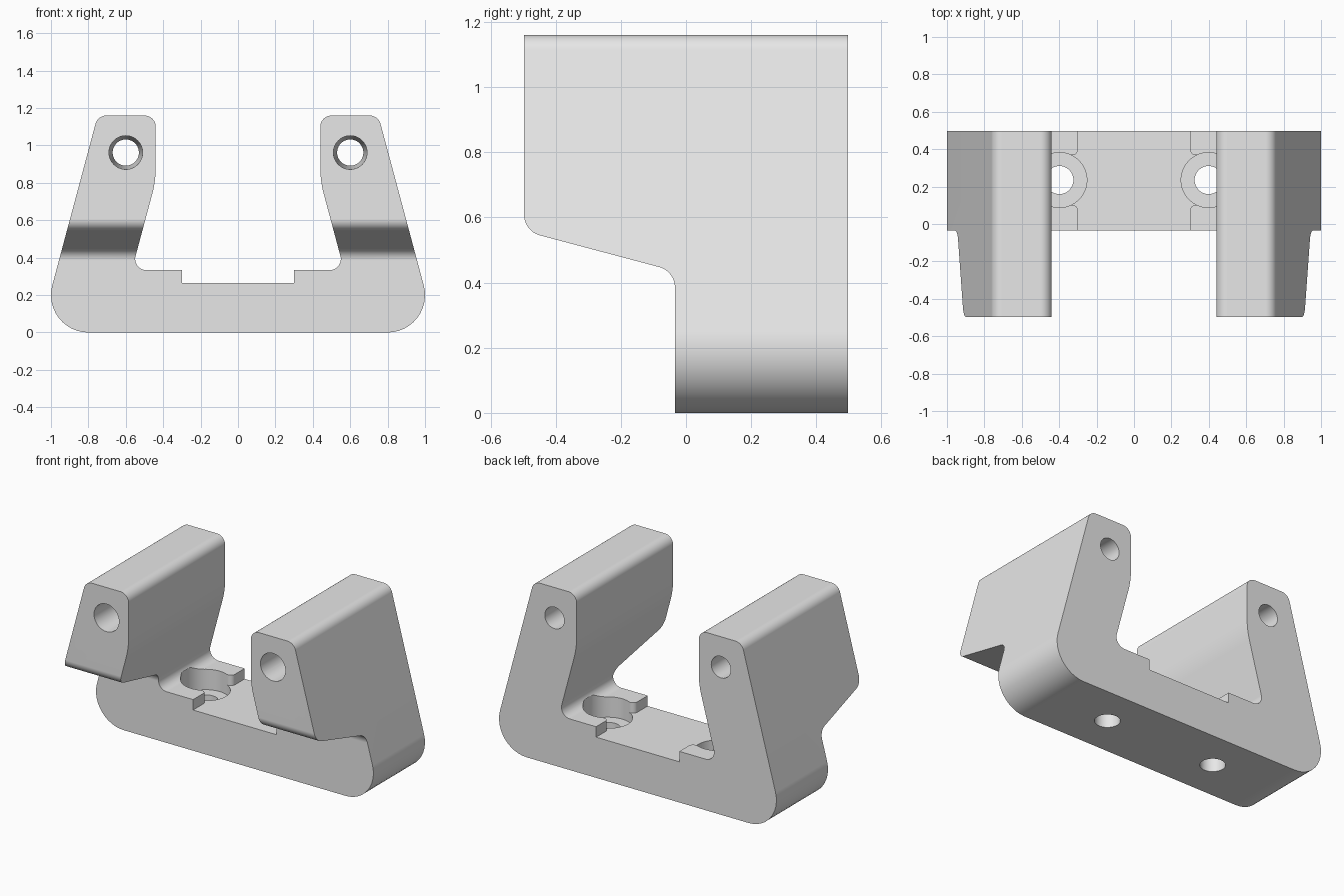
import bpy, bmesh, math
from mathutils import Vector

cube = bpy.data.objects.get("Cube")
if cube:
    bpy.data.objects.remove(cube, do_unlink=True)

grey = bpy.data.materials.new("light grey")
grey.use_nodes = True
grey.diffuse_color = (0.8, 0.8, 0.8, 1)
for node in grey.node_tree.nodes:
    if node.type == 'BSDF_PRINCIPLED':
        node.inputs["Base Color"].default_value = (0.8, 0.8, 0.8, 1)


def rounded(corners, steps=12):
    """Outline with each (u, v, radius) corner replaced by a tangent arc."""
    out = []
    for i, (u, v, r) in enumerate(corners):
        p = Vector((u, v))
        if r == 0:
            out.append(p)
            continue
        a = (Vector(corners[i - 1][:2]) - p).normalized()
        b = (Vector(corners[(i + 1) % len(corners)][:2]) - p).normalized()
        half = a.angle(b) / 2
        centre = p + (a + b).normalized() * r / math.sin(half)
        start = p + a * r / math.tan(half) - centre
        end = p + b * r / math.tan(half) - centre
        sweep = start.angle_signed(end)
        for k in range(steps + 1):
            t = -sweep * k / steps
            c, s = math.cos(t), math.sin(t)
            out.append(centre + Vector((start.x * c - start.y * s,
                                        start.x * s + start.y * c)))
    return out


def circle(u, v, r, n=64):
    return [Vector((u + r * math.cos(math.tau * k / n),
                    v + r * math.sin(math.tau * k / n))) for k in range(n)]


def loft(name, axis, first, lo, last, hi):
    """Solid between two outlines placed at lo and hi along an axis."""
    place = {'X': lambda p, d: (d, p.x, p.y),
             'Y': lambda p, d: (p.x, d, p.y),
             'Z': lambda p, d: (p.x, p.y, d)}[axis]
    bm = bmesh.new()
    a = [bm.verts.new(place(p, lo)) for p in first]
    b = [bm.verts.new(place(p, hi)) for p in last]
    bm.faces.new(a)
    bm.faces.new(b)
    for i in range(len(a)):
        j = (i + 1) % len(a)
        bm.faces.new((a[i], a[j], b[j], b[i]))
    bmesh.ops.recalc_face_normals(bm, faces=bm.faces)
    mesh = bpy.data.meshes.new(name)
    bm.to_mesh(mesh)
    bm.free()
    mesh.materials.append(grey)
    ob = bpy.data.objects.new(name, mesh)
    bpy.context.collection.objects.link(ob)
    return ob


def prism(name, axis, outline, lo, hi):
    return loft(name, axis, outline, lo, outline, hi)


def boolean(target, tool, operation):
    mod = target.modifiers.new("cut", 'BOOLEAN')
    mod.operation = operation
    mod.solver = 'EXACT'
    mod.object = tool
    bpy.context.view_layer.objects.active = target
    bpy.ops.object.modifier_apply(modifier=mod.name)
    bpy.data.objects.remove(tool, do_unlink=True)


# Front outline: base with two leaning arms and a stepped floor
side = [(1.0605, 0, 0.2), (0.75, 1.16, 0.06), (0.44, 1.16, 0.06),
        (0.44, 0.81, 0.55), (0.568, 0.333, 0.06), (0.3, 0.333, 0), (0.3, 0.265, 0)]
outline = side + [(-x, z, r) for x, z, r in reversed(side)]
bracket = prism("bracket", 'Y', rounded(outline), -0.7, 0.7)

# Side outline: arms overhang the base at the front
flank = [(-0.034, 0, 0), (0.497, 0, 0), (0.497, 1.3, 0), (-0.497, 1.3, 0),
         (-0.497, 0.558, 0.065), (-0.034, 0.435, 0.065)]
boolean(bracket, prism("side_trim", 'X', rounded(flank), -1.3, 1.3), 'INTERSECT')

# Pocket mouth: rounded pad corners flowing into the counterbore
hole_x, hole_y, bore, fillet, pad = 0.399, 0.235, 0.147, 0.03, 0.3
dx = hole_x - pad - fillet
dy = math.sqrt((bore + fillet) ** 2 - dx ** 2)
turn = math.atan2(dy, dx)
arc = [(pad + fillet - fillet * math.cos((math.pi - turn) * k / 10),
        dy - fillet * math.sin((math.pi - turn) * k / 10)) for k in range(11)]
mouth = [(pad - 0.02, dy)] + arc + [(hole_x, 0.05)]
mouth += [(x, -y) for x, y in reversed(mouth)]

for s in (1, -1):
    # Screw seats in the base
    boolean(bracket, prism("pad_mouth", 'Z',
            [Vector((s * x, hole_y + y)) for x, y in mouth], 0.265, 0.36), 'DIFFERENCE')
    boolean(bracket, prism("counterbore", 'Z',
            circle(s * hole_x, hole_y, bore), 0.2, 0.36), 'DIFFERENCE')
    boolean(bracket, prism("screw_hole", 'Z',
            circle(s * hole_x, hole_y, 0.075), -0.1, 0.3), 'DIFFERENCE')
    # Tapered bores along the arms
    boolean(bracket, loft("arm_bore", 'Y', circle(s * 0.6, 0.962, 0.09), -0.5,
            circle(s * 0.6, 0.962, 0.07), 0.5), 'DIFFERENCE')

# Smooth curves with crisp edges
bpy.ops.object.select_all(action='DESELECT')
bracket.select_set(True)
bpy.context.view_layer.objects.active = bracket
bpy.ops.object.shade_smooth_by_angle(angle=math.radians(30))
normals = bracket.modifiers.new("flat_faces", 'WEIGHTED_NORMAL')
normals.keep_sharp = True
